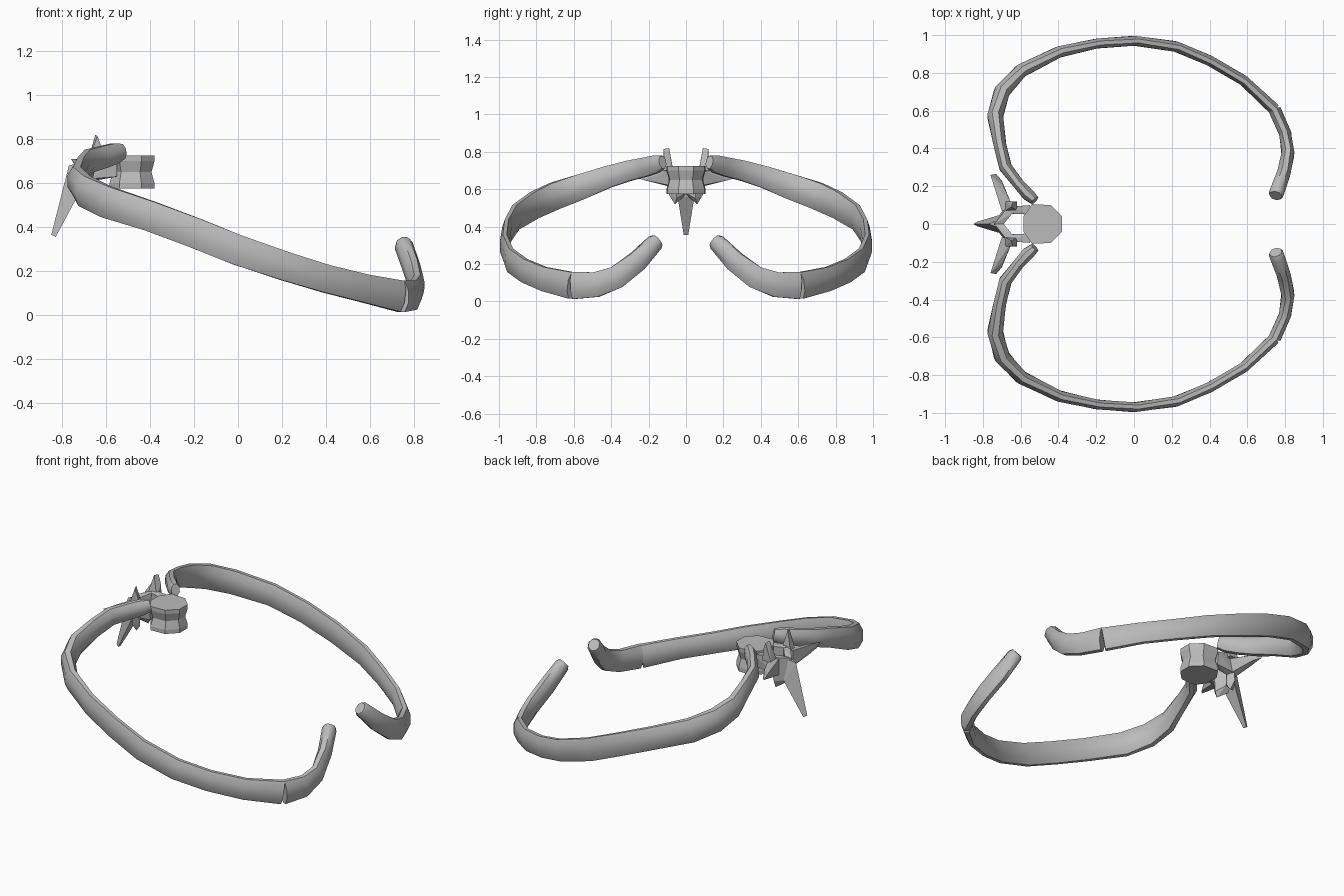
import bpy, bmesh, math
from mathutils import Vector

cube = bpy.data.objects.get("Cube")
if cube:
    bpy.data.objects.remove(cube, do_unlink=True)

bone = bpy.data.materials.new("bone_grey")
bone.use_nodes = True
GREY = (0.5, 0.5, 0.5, 1)
bone.diffuse_color = GREY
bone.node_tree.nodes["Principled BSDF"].inputs["Base Color"].default_value = GREY


def finish(name, bm, smooth=None):
    bmesh.ops.recalc_face_normals(bm, faces=bm.faces)
    me = bpy.data.meshes.new(name)
    bm.to_mesh(me)
    bm.free()
    ob = bpy.data.objects.new(name, me)
    bpy.context.collection.objects.link(ob)
    me.materials.append(bone)
    if smooth:
        bpy.ops.object.select_all(action='DESELECT')
        ob.select_set(True)
        bpy.context.view_layer.objects.active = ob
        bpy.ops.object.shade_smooth_by_angle(angle=math.radians(smooth))
    return ob


def skin(bm, rings):
    """Bridge closed rings of points and cap both ends."""
    vs = [[bm.verts.new(p) for p in r] for r in rings]
    n = len(vs[0])
    for a, b in zip(vs, vs[1:]):
        for i in range(n):
            j = (i + 1) % n
            bm.faces.new((a[i], a[j], b[j], b[i]))
    bm.faces.new(vs[0])
    bm.faces.new(vs[-1])


def strap(name, stations, side, sides=8):
    """Flattened tube: each station is x, y, z, half thickness, half height."""
    pts = [Vector((x, y * side, z)) for x, y, z, w, h in stations]
    rings = []
    for i, p in enumerate(pts):
        t = (pts[min(i + 1, len(pts) - 1)] - pts[max(i - 1, 0)]).normalized()
        out = t.cross(Vector((0, 0, 1))).normalized()
        up = out.cross(t)
        w, h = stations[i][3:]
        ring = []
        for k in range(sides):
            a = 2 * math.pi * (k + 0.5) / sides
            ring.append(p + out * w * math.cos(a) * 1.06 + up * h * math.sin(a) * 1.06)
        rings.append(ring)
    bm = bmesh.new()
    skin(bm, rings)
    return finish(name, bm, 50)


def chunk(name, points, side=1):
    """Faceted convex piece of bone."""
    bm = bmesh.new()
    for x, y, z in points:
        bm.verts.new((x, y * side, z))
    res = bmesh.ops.convex_hull(bm, input=bm.verts)
    bmesh.ops.delete(bm, geom=[v for v in bm.verts if not v.link_faces], context='VERTS')
    return finish(name, bm)


# Rib path from the spine round to the breastbone end
rib = [
    (-.525, .125, .745, .025, .035), (-.56, .155, .735, .034, .048),
    (-.61, .21, .72, .030, .052), (-.68, .30, .70, .034, .055),
    (-.71, .42, .665, .034, .060), (-.735, .57, .61, .042, .070),
    (-.70, .70, .565, .042, .074), (-.60, .81, .515, .036, .074),
    (-.40, .91, .45, .030, .070), (-.20, .955, .375, .026, .070),
    (0, .97, .295, .026, .070), (.22, .94, .22, .028, .067),
    (.40, .865, .165, .028, .065), (.58, .76, .12, .028, .066),
    (.74, .61, .085, .032, .073)]

# Cartilage that carries the rib on towards the front
cartilage = [
    (.745, .605, .085, .034, .074), (.80, .48, .09, .033, .068),
    (.815, .37, .13, .034, .062), (.79, .26, .215, .037, .056),
    (.755, .165, .315, .040, .045), (.75, .15, .328, .032, .034)]

# Vertebra body: waisted drum
outline = [(-.38, -.04), (-.38, .04), (-.44, .10), (-.54, .105),
           (-.585, .04), (-.585, -.04), (-.54, -.105), (-.44, -.10)]
drum = []
for z, s in ((.575, 1), (.60, 1), (.65, .86), (.70, 1), (.725, 1)):
    drum.append([(-.48 + (x + .48) * s, y * s, z) for x, y in outline])
bm = bmesh.new()
skin(bm, drum)
finish("vertebra_body", bm)

# Downward spine at the back of the vertebra
chunk("spinous_process", [
    (-.69, .03, .70), (-.69, -.03, .70), (-.72, .045, .56), (-.72, -.045, .56),
    (-.77, 0, .68), (-.80, 0, .55), (-.85, 0, .365), (-.83, .012, .355),
    (-.83, -.012, .355)])

# Paired parts
for label, s in (("left", 1), ("right", -1)):
    strap(label + "_rib", rib, s)
    strap(label + "_cartilage", cartilage, s)
    chunk(label + "_pedicle", [
        (-.55, .10, .71), (-.55, .05, .71), (-.55, .09, .63), (-.55, .05, .63),
        (-.66, .09, .73), (-.65, .055, .72), (-.67, .09, .62), (-.66, .055, .61)], s)
    chunk(label + "_lamina", [
        (-.645, .055, .72), (-.66, .10, .72), (-.65, .05, .55), (-.68, .09, .57),
        (-.69, 0, .70), (-.74, 0, .70), (-.69, 0, .58), (-.75, 0, .57),
        (-.67, .06, .52)], s)
    chunk(label + "_transverse_process", [
        (-.64, .085, .70), (-.70, .07, .71), (-.66, .085, .62), (-.70, .07, .61),
        (-.69, .20, .69), (-.73, .18, .71), (-.72, .19, .64),
        (-.76, .26, .71), (-.73, .265, .66), (-.70, .23, .65)], s)
    chunk(label + "_upper_joint", [
        (-.62, .07, .70), (-.68, .07, .71), (-.62, .12, .70), (-.68, .12, .70),
        (-.65, .09, .82), (-.64, .12, .815), (-.62, .115, .76)], s)
